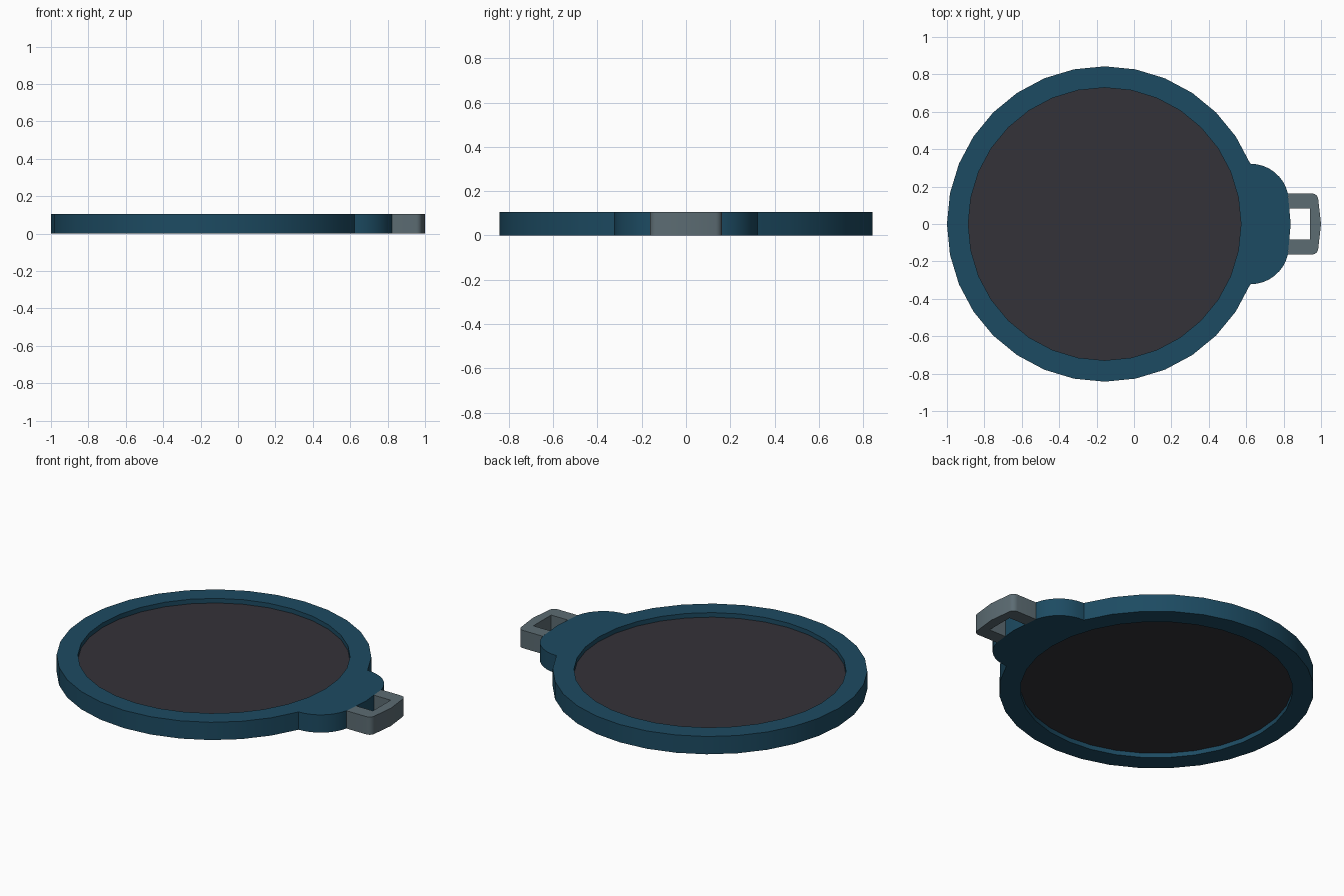
import bpy, bmesh, math

if "Cube" in bpy.data.objects:
    bpy.data.objects.remove(bpy.data.objects["Cube"])

CX, R_OUT, R_IN, H, N = -0.157, 0.843, 0.729, 0.105, 32


def material(name, rgb):
    m = bpy.data.materials.new(name)
    m.diffuse_color = (*rgb, 1)
    m.use_nodes = True
    m.node_tree.nodes["Principled BSDF"].inputs["Base Color"].default_value = m.diffuse_color
    return m


def arc(cx, cy, r, a0, a1, n):
    """Points along an arc, angles in degrees, both ends included."""
    return [(cx + r * math.cos(math.radians(a0 + (a1 - a0) * i / n)),
             cy + r * math.sin(math.radians(a0 + (a1 - a0) * i / n)))
            for i in range(n + 1)]


def prism(name, loops, z0, z1, mat):
    """Solid with straight walls from an outline and optional hole outlines."""
    bm = bmesh.new()
    caps = {z0: [], z1: []}
    for pts in loops:
        rows = {z: [bm.verts.new((x, y, z)) for x, y in pts] for z in (z0, z1)}
        n = len(pts)
        for i in range(n):
            j = (i + 1) % n
            bm.faces.new((rows[z0][i], rows[z0][j], rows[z1][j], rows[z1][i]))
            for z in (z0, z1):
                caps[z].append(bm.edges.get((rows[z][i], rows[z][j])))
    for z in (z0, z1):
        bmesh.ops.triangle_fill(bm, edges=caps[z], use_beauty=True, normal=(0, 0, 1))
    bmesh.ops.recalc_face_normals(bm, faces=bm.faces[:])
    me = bpy.data.meshes.new(name)
    bm.to_mesh(me)
    bm.free()
    me.materials.append(mat)
    ob = bpy.data.objects.new(name, me)
    bpy.context.collection.objects.link(ob)
    bpy.ops.object.select_all(action='DESELECT')
    ob.select_set(True)
    bpy.context.view_layer.objects.active = ob
    bpy.ops.object.shade_smooth_by_angle(angle=math.radians(30))
    return ob


blue = material("deep blue", (0.012, 0.070, 0.122))
grey = material("steel grey", (0.107, 0.150, 0.171))
dark = material("charcoal", (0.034, 0.032, 0.040))

# Rim with the rounded tab on its right side
step = 360 / N
rim = arc(CX, 0, R_OUT, 2 * step, 360 - 2 * step, N - 4)
tab_half = arc(0.623, 0.117, 0.205, 80, 13, 7)           # upper half, towards the tip
tab = [(x, -y) for x, y in tab_half] + [(0.838, 0)] + tab_half[::-1]
inner = arc(CX, 0, R_IN, 0, 360 - step, N - 1)
prism("rim", [rim + tab, inner], 0, H, blue)

# Panel set back a little from both sides of the rim
prism("panel", [inner], 0.027, 0.078, dark)

# Strap loop: a U that closes against the tab
top_half = [(0.940, 0.083), (0.830, 0.083), (0.823, 0.163)]
top_half += arc(0.952, 0.130, 0.033, 90, 8, 5)
bottom_half = [(x, -y) for x, y in top_half[::-1]]
prism("strap_loop", [top_half + [(1.0, 0)] + bottom_half], 0, H, grey)
